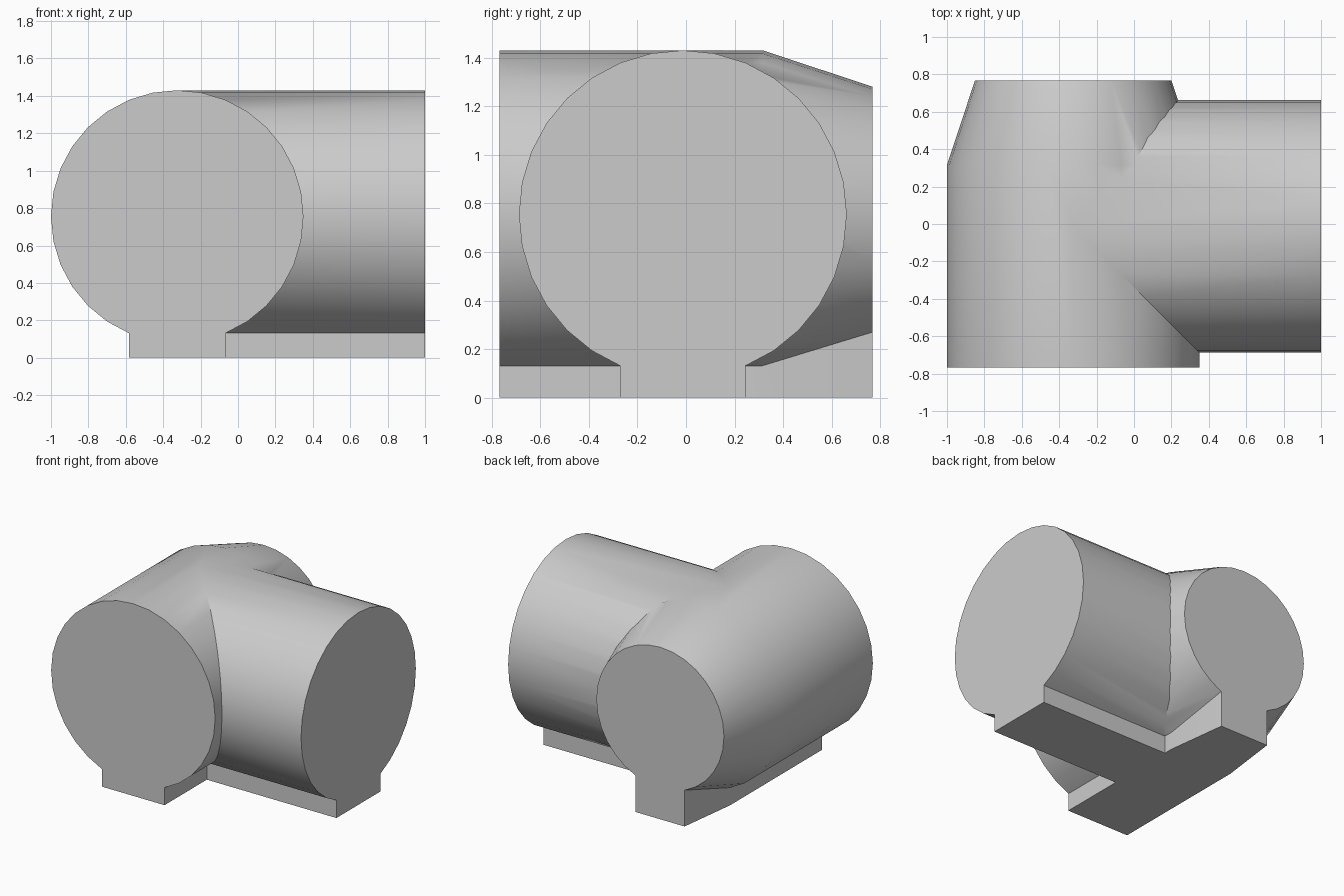
import bpy, bmesh, math
from mathutils import Vector, Matrix

if "Cube" in bpy.data.objects:
    bpy.data.objects.remove(bpy.data.objects["Cube"], do_unlink=True)

RADIUS, AXIS_Z, SIDES = 0.675, 0.755, 32

grey = bpy.data.materials.new("plain_grey")
grey.use_nodes = True
colour = (0.6, 0.6, 0.6, 1)
grey.diffuse_color = colour
grey.node_tree.nodes["Principled BSDF"].inputs["Base Color"].default_value = colour


def section(scale):
    """Circle outline whose lowest segments are replaced by a square foot."""
    step = 2 * math.pi / SIDES
    points = []
    for i in range(2, SIDES - 1):
        a = i * step
        points.append((RADIUS * scale * math.sin(a), AXIS_Z - RADIUS * scale * math.cos(a)))
    foot = points[0][0]
    return points + [(-foot, 0), (foot, 0)]


def pipe(name, stations, matrix):
    """Loft the footed section along y through (y, scale) stations."""
    bm = bmesh.new()
    rings = [[bm.verts.new((x, y, z)) for x, z in section(s)] for y, s in stations]
    for a, b in zip(rings, rings[1:]):
        for i in range(len(a)):
            j = (i + 1) % len(a)
            bm.faces.new((a[i], a[j], b[j], b[i]))
    bm.faces.new(rings[0])
    bm.faces.new(rings[-1])
    bm.transform(matrix)
    bmesh.ops.recalc_face_normals(bm, faces=bm.faces)
    mesh = bpy.data.meshes.new(name)
    bm.to_mesh(mesh)
    bm.free()
    mesh.materials.append(grey)
    ob = bpy.data.objects.new(name, mesh)
    bpy.context.collection.objects.link(ob)
    return ob


# Main pipe with a tapered back end, and the side branch
main = pipe("main_pipe", [(-0.768, 1), (0.315, 1), (0.768, 0.778)],
            Matrix.Translation((-0.325, 0, 0)))
branch = pipe("side_branch", [(-1, 1), (0.325, 1)],
              Matrix.Translation((0, -0.013, 0)) @ Matrix.Rotation(math.pi / 2, 4, "Z"))

# Join the branch into the main pipe as one solid
join = main.modifiers.new("join_branch", "BOOLEAN")
join.operation = "UNION"
join.solver = "EXACT"
join.object = branch
bpy.ops.object.select_all(action="DESELECT")
bpy.context.view_layer.objects.active = main
main.select_set(True)
bpy.ops.object.modifier_apply(modifier=join.name)
bpy.data.objects.remove(branch, do_unlink=True)
main.name = "pipe_tee"

# Smooth the round walls, keep creases sharp
bpy.ops.object.shade_smooth_by_angle(angle=math.radians(30))
